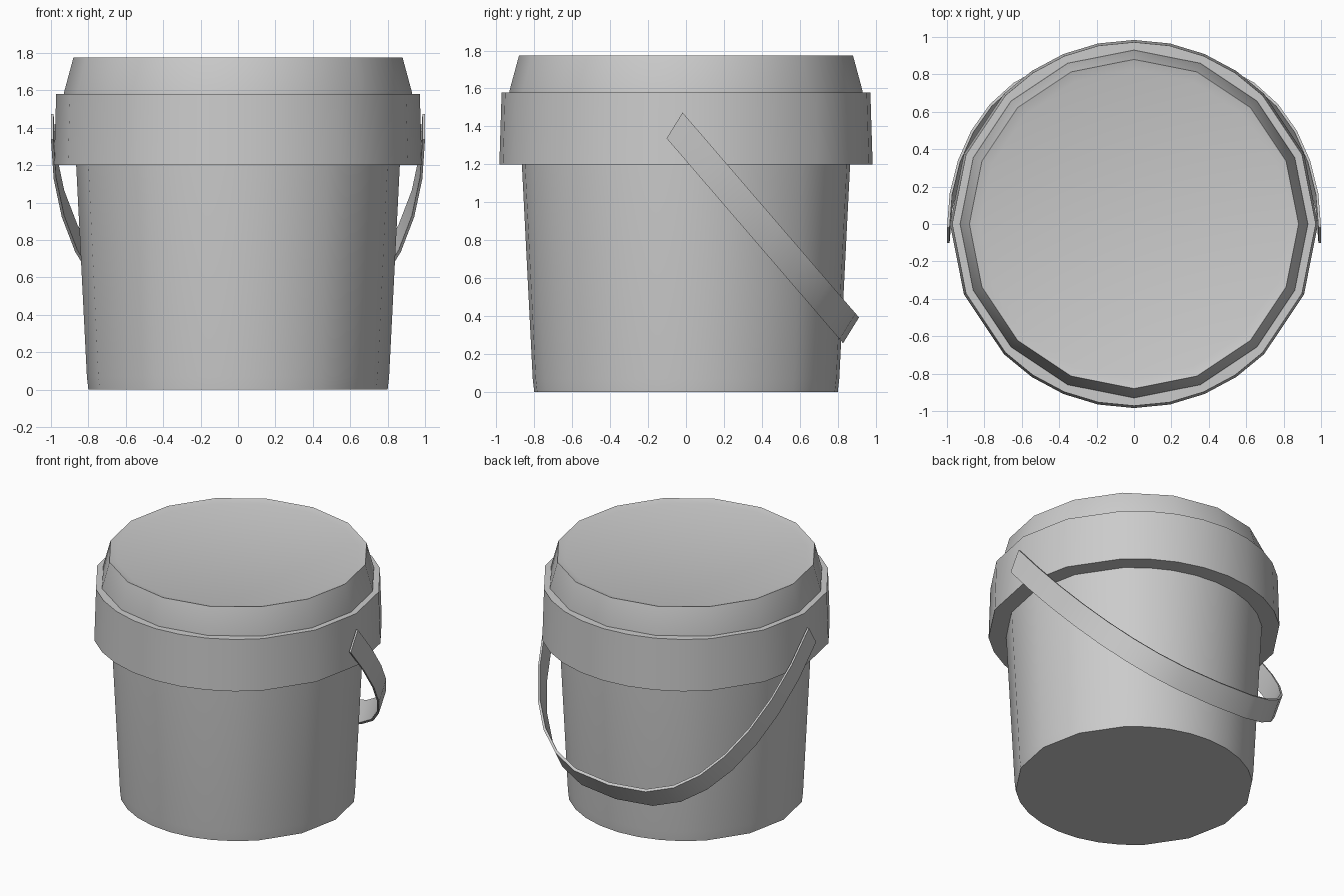
import bpy, bmesh
from math import sin, cos, pi, radians

if "Cube" in bpy.data.objects:
    bpy.data.objects.remove(bpy.data.objects["Cube"])

SIXTEEN = [i * 22.5 for i in range(16)]
# extra facets at the front and back of the round parts
ROUNDED = sorted(SIXTEEN + [a + s for a in (90, 270) for s in (-11.25, 11.25, -33.75, 33.75)])


def finish(name, bm, angle=35):
    bmesh.ops.recalc_face_normals(bm, faces=bm.faces)
    mesh = bpy.data.meshes.new(name)
    bm.to_mesh(mesh)
    bm.free()
    obj = bpy.data.objects.new(name, mesh)
    bpy.context.collection.objects.link(obj)
    bpy.ops.object.select_all(action='DESELECT')
    bpy.context.view_layer.objects.active = obj
    obj.select_set(True)
    bpy.ops.object.shade_smooth_by_angle(angle=radians(angle))
    return obj


def lathe(name, profile, angles, closed=False):
    """Spin an (r, z) profile; open profiles get capped at both ends."""
    bm = bmesh.new()
    rings = [[bm.verts.new((r * cos(radians(a)), r * sin(radians(a)), z)) for a in angles]
             for r, z in profile]
    n = len(angles)
    pairs = list(zip(rings, rings[1:]))
    if closed:
        pairs.append((rings[-1], rings[0]))
    else:
        bm.faces.new(rings[0])
        bm.faces.new(rings[-1])
    for lo, hi in pairs:
        for i in range(n):
            j = (i + 1) % n
            bm.faces.new((lo[i], lo[j], hi[j], hi[i]))
    return finish(name, bm)


# Tapered bucket body
lathe("bucket_body", [(0.80, 0), (0.808, 0.07), (0.865, 1.195), (0.866, 1.25)], ROUNDED)

# Wide collar around the mouth
lathe("collar", [(0.85, 1.20), (0.984, 1.20), (0.972, 1.58), (0.90, 1.58)], ROUNDED, closed=True)

# Lid with sloping side and shallow recessed top
lathe("lid", [(0.93, 1.57), (0.93, 1.59), (0.88, 1.775), (0.825, 1.76)], SIXTEEN)

# Swung-down strap handle: bowed path, sheared strip cross-section
bm = bmesh.new()
STEPS, THICK = 16, 0.014
sections = []
for i in range(STEPS + 1):
    t = pi * i / STEPS
    c, s = cos(t), sin(t)
    x = (1 if c > 0 else -1) * abs(c) ** 0.75
    sec = []
    for k, w in ((1, -1), (1, 1), (1 - THICK, 1), (1 - THICK, -1)):
        sec.append(bm.verts.new((x * k, -0.06 + 0.93 * s * k + 0.042 * w,
                                 1.405 - 1.08 * s * k + 0.068 * w)))
    sections.append(sec)
for a, b in zip(sections, sections[1:]):
    for i in range(4):
        j = (i + 1) % 4
        bm.faces.new((a[i], a[j], b[j], b[i]))
bm.faces.new(sections[0])
bm.faces.new(sections[-1])
finish("handle", bm)
